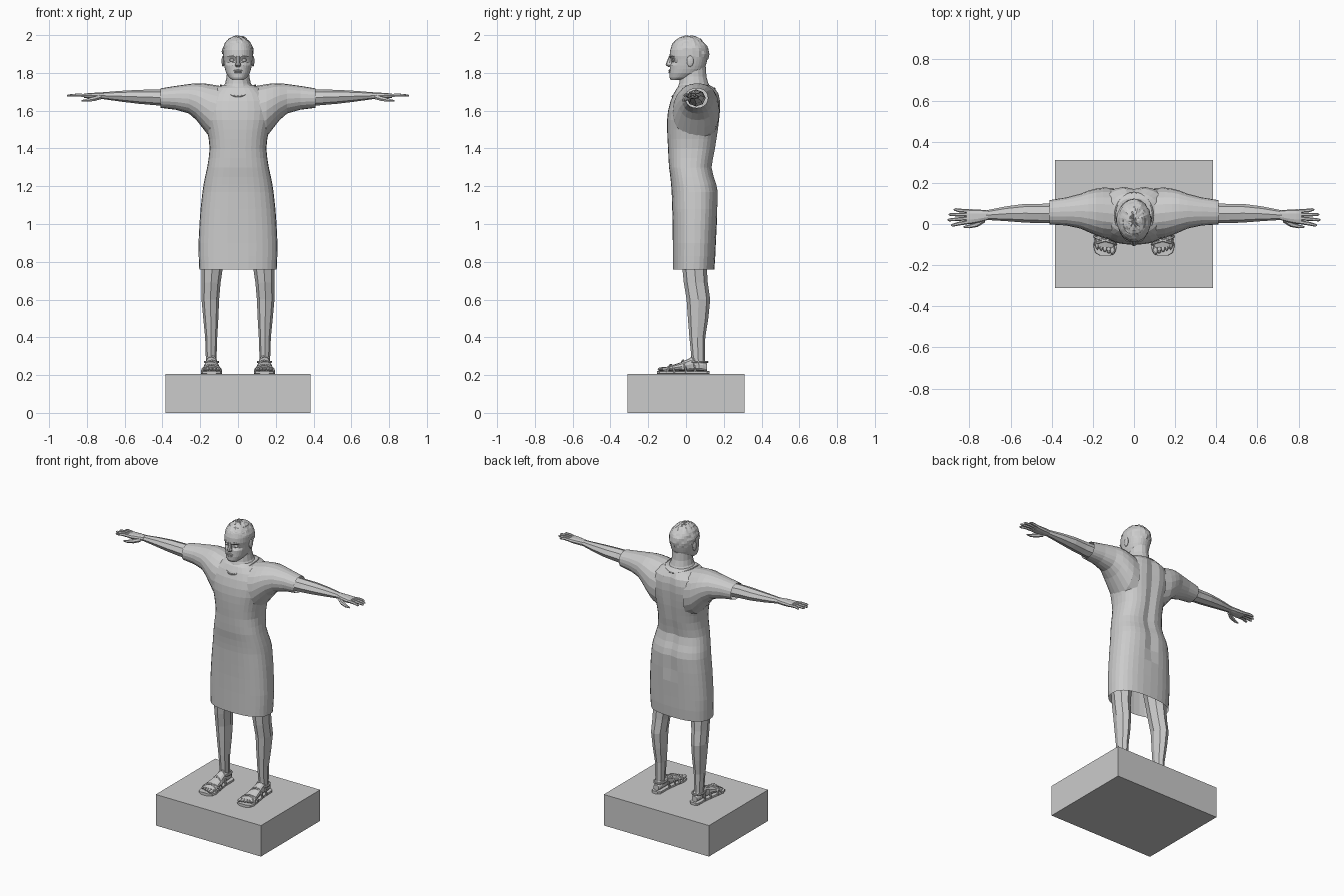
import bpy, bmesh, math, random
from mathutils import Vector, Matrix

random.seed(4)
grey = bpy.data.materials.new("plain grey")
grey.diffuse_color = (0.6, 0.6, 0.6, 1)


def finish(name, bm, mirror=False):
    bmesh.ops.recalc_face_normals(bm, faces=bm.faces)
    me = bpy.data.meshes.new(name)
    bm.to_mesh(me)
    bm.free()
    me.materials.append(grey)
    ob = bpy.data.objects.new(name, me)
    bpy.context.collection.objects.link(ob)
    if mirror:
        ob.modifiers.new("mirror", 'MIRROR').use_mirror_merge = False
    return ob


def skin(bm, rings, caps=(True, True), closed=False):
    vs = [[bm.verts.new(p) for p in r] for r in rings]
    n = len(vs[0])
    pairs = list(zip(vs, vs[1:])) + ([(vs[-1], vs[0])] if closed else [])
    for a, b in pairs:
        for i in range(n):
            j = (i + 1) % n
            bm.faces.new((a[i], a[j], b[j], b[i]))
    if caps[0] and not closed:
        bm.faces.new(vs[0])
    if caps[1] and not closed:
        bm.faces.new(vs[-1])


def loft(name, axis, rows, n=8, p=2.0, caps=(True, True), mirror=False, rule=None):
    """rows: position on axis, then min/max on the other two axes"""
    rings = []
    for t, a0, a1, b0, b1 in rows:
        ring = []
        for i in range(n):
            w = 2 * math.pi * i / n
            c, s = math.cos(w), math.sin(w)
            c = math.copysign(abs(c) ** (2 / p), c)
            s = math.copysign(abs(s) ** (2 / p), s)
            co = [(a0 + a1) / 2 + c * (a1 - a0) / 2, (b0 + b1) / 2 + s * (b1 - b0) / 2]
            co.insert("xyz".index(axis), t)
            ring.append(Vector(co))
        rings.append(ring)
    bm = bmesh.new()
    skin(bm, rings, caps)
    if rule:
        for v in bm.verts:
            rule(v.co)
    return finish(name, bm, mirror)


def tube(bm, pts, radii, n=6, closed=False):
    pts = [Vector(p) for p in pts]
    rings = []
    for i, p in enumerate(pts):
        if closed:
            d = pts[(i + 1) % len(pts)] - pts[i - 1]
        else:
            d = pts[min(i + 1, len(pts) - 1)] - pts[max(i - 1, 0)]
        d.normalize()
        up = Vector((0, 0, 1)) if abs(d.z) < 0.95 else Vector((0, 1, 0))
        u = d.cross(up).normalized()
        v = u.cross(d)
        r = radii[i] if isinstance(radii, (list, tuple)) else radii
        rings.append([p + r * (u * math.cos(k * 2 * math.pi / n) + v * math.sin(k * 2 * math.pi / n))
                      for k in range(n)])
    skin(bm, rings, closed=closed)


def ball(bm, c, r, seg=12):
    m = Matrix.Translation(c) @ Matrix.Diagonal((*r, 1))
    return bmesh.ops.create_uvsphere(bm, u_segments=seg, v_segments=seg // 2 + 2, radius=1, matrix=m)["verts"]


# Plinth
bm = bmesh.new()
bmesh.ops.create_cube(bm, size=1, matrix=Matrix.Translation((0, 0, 0.1025)) @ Matrix.Diagonal((0.77, 0.62, 0.205, 1)))
finish("plinth", bm)


# Tunic body with a groove down the spine
def spine(co):
    if abs(co.x) < 0.02 and co.y > 0.05 and 1.08 < co.z < 1.71:
        co.y -= 0.012


half = [(0.76, 0.205, -0.07, 0.15), (0.83, 0.208, -0.07, 0.155), (0.9, 0.209, -0.07, 0.158),
        (1.0, 0.204, -0.071, 0.163), (1.08, 0.198, -0.073, 0.167), (1.17, 0.188, -0.076, 0.17),
        (1.21, 0.182, -0.079, 0.162), (1.25, 0.174, -0.083, 0.148), (1.3, 0.163, -0.09, 0.137),
        (1.35, 0.155, -0.093, 0.145), (1.4, 0.15, -0.095, 0.155), (1.45, 0.155, -0.098, 0.163),
        (1.5, 0.165, -0.1, 0.171), (1.55, 0.18, -0.1, 0.177), (1.6, 0.187, -0.095, 0.182),
        (1.65, 0.18, -0.082, 0.182), (1.69, 0.158, -0.065, 0.174), (1.72, 0.12, -0.048, 0.15),
        (1.735, 0.085, -0.03, 0.125)]
loft("tunic_body", 'z', [(z, -w, w, f, b) for z, w, f, b in half], 32, 2.5, (False, True), rule=spine)

# Tunic sleeves
loft("sleeve", 'x', [(0.1, -0.075, 0.175, 1.43, 1.732), (0.15, -0.068, 0.177, 1.46, 1.74),
                     (0.185, -0.055, 0.172, 1.505, 1.745), (0.22, -0.04, 0.163, 1.55, 1.745),
                     (0.26, -0.022, 0.147, 1.585, 1.741), (0.33, -0.007, 0.129, 1.605, 1.731),
                     (0.41, -0.002, 0.116, 1.615, 1.718)], 20, 2.2, (False, False), True)

# Collar edge
bm = bmesh.new()
path = []
for i in range(32):
    s, c = math.sin(i * math.pi / 16), math.cos(i * math.pi / 16)
    path.append((0.092 * c, 0.04 + 0.113 * s, 1.735 - (0.06 if s < 0 else 0.018) * s * s))
tube(bm, path, 0.004, closed=True)
finish("collar", bm)

# Legs
loft("leg", 'z', [(0.235, 0.112, 0.17, 0.03, 0.11), (0.28, 0.114, 0.17, 0.03, 0.1),
                  (0.4, 0.11, 0.174, 0.018, 0.102), (0.5, 0.104, 0.184, 0.01, 0.118),
                  (0.6, 0.1, 0.193, 0.003, 0.128), (0.69, 0.092, 0.192, -0.012, 0.115),
                  (0.77, 0.08, 0.194, -0.02, 0.11), (1.0, 0.03, 0.19, -0.04, 0.13)], 8, mirror=True)

# Feet and sandals
loft("foot", 'y', [(0.112, 0.122, 0.16, 0.222, 0.258), (0.09, 0.112, 0.168, 0.222, 0.285),
                   (0.03, 0.11, 0.17, 0.222, 0.295), (-0.02, 0.104, 0.176, 0.222, 0.27),
                   (-0.08, 0.094, 0.187, 0.222, 0.25), (-0.115, 0.094, 0.187, 0.222, 0.24)], 12, 2.4, mirror=True)
loft("sandal_sole", 'y', [(0.125, 0.122, 0.16, 0.205, 0.222), (0.11, 0.107, 0.172, 0.205, 0.222),
                          (0.03, 0.106, 0.174, 0.205, 0.222), (-0.05, 0.095, 0.187, 0.205, 0.222),
                          (-0.11, 0.084, 0.197, 0.205, 0.222), (-0.14, 0.092, 0.188, 0.205, 0.222),
                          (-0.153, 0.115, 0.165, 0.205, 0.222)], 16, 6, mirror=True)
bm = bmesh.new()
for i in range(5):
    x, y = 0.104 + 0.0185 * i, -0.14 + 0.006 * i
    ball(bm, (x, y + 0.012, 0.231), (0.012 - 0.001 * i, 0.022, 0.011), 8)
finish("toes", bm, True)
bm = bmesh.new()
for y0, y1, w, h in ((-0.1, -0.06, 0.051, 0.037), (-0.06, -0.1, 0.051, 0.037),
                     (-0.03, 0.0, 0.041, 0.06), (0.02, 0.05, 0.034, 0.085)):
    arc = [i * math.pi / 8 for i in range(9)]
    tube(bm, [(0.14 - w * math.cos(a), y0 + (y1 - y0) * i / 8, 0.216 + h * math.sin(a))
              for i, a in enumerate(arc)], 0.0065)
tube(bm, [(0.14 + 0.035 * math.cos(a), 0.065 + 0.048 * math.sin(a), 0.27)
          for a in [i * math.pi / 6 for i in range(12)]], 0.006, closed=True)
finish("sandal_straps", bm, True)

# Arms and hands
loft("arm", 'x', [(0.36, 0.004, 0.104, 1.622, 1.712), (0.45, 0.004, 0.098, 1.63, 1.712),
                  (0.53, 0.007, 0.098, 1.637, 1.71), (0.62, 0.014, 0.086, 1.648, 1.705),
                  (0.72, 0.02, 0.066, 1.662, 1.697)], 8, mirror=True)
loft("palm", 'x', [(0.71, 0.02, 0.066, 1.662, 1.697), (0.75, 0.008, 0.07, 1.662, 1.696),
                   (0.79, 0.0, 0.072, 1.664, 1.694), (0.815, 0.0, 0.071, 1.668, 1.69)], 10, 2.6, mirror=True)
bm = bmesh.new()
for y, tipx, tipy in ((0.01, 0.89, -0.006), (0.028, 0.906, 0.02), (0.045, 0.9, 0.046), (0.062, 0.876, 0.07)):
    tube(bm, [(0.8, y, 1.68), (0.85, (y + tipy) / 2, 1.683), (tipx - 0.008, tipy, 1.68), (tipx, tipy, 1.679)],
         [0.0095, 0.009, 0.007, 0.003])
tube(bm, [(0.73, 0.02, 1.672), (0.765, -0.002, 1.662), (0.8, -0.012, 1.655), (0.828, -0.014, 1.652)],
     [0.013, 0.013, 0.009, 0.004])
finish("fingers", bm, True)

# Neck
loft("neck", 'z', [(0 + z, -w, w, f, b) for z, w, f, b in (
    (1.68, 0.1, -0.055, 0.14), (1.72, 0.086, -0.045, 0.13), (1.745, 0.068, -0.036, 0.118),
    (1.78, 0.06, -0.03, 0.108), (1.83, 0.058, -0.03, 0.105))], 16)


# Head with sunken eye sockets
def sockets(co):
    if co.y < -0.04 and 0.012 < abs(co.x) < 0.055 and 1.85 < co.z < 1.88:
        co.y += 0.01


loft("head", 'z', [(z, -w, w, f, b) for z, w, f, b in (
    (1.762, 0.03, -0.08, -0.03), (1.775, 0.047, -0.087, 0.03), (1.8, 0.063, -0.088, 0.08),
    (1.82, 0.069, -0.086, 0.097), (1.84, 0.073, -0.085, 0.105), (1.855, 0.075, -0.083, 0.109),
    (1.872, 0.077, -0.083, 0.113), (1.89, 0.079, -0.087, 0.114), (1.92, 0.078, -0.084, 0.113),
    (1.95, 0.07, -0.073, 0.1), (1.975, 0.054, -0.05, 0.075))], 32, 2.2, rule=sockets)

# Face
loft("nose", 'z', [(1.832, -0.012, 0.012, -0.094, -0.07), (1.842, -0.016, 0.016, -0.108, -0.07),
                   (1.852, -0.012, 0.012, -0.105, -0.07), (1.89, -0.009, 0.009, -0.09, -0.07)], 8)
bm = bmesh.new()
ball(bm, (0, -0.086, 1.812), (0.024, 0.007, 0.005))
ball(bm, (0, -0.086, 1.803), (0.02, 0.007, 0.005))
finish("lips", bm)
bm = bmesh.new()
ball(bm, (0.032, -0.066, 1.867), (0.014, 0.01, 0.008))
finish("eyes", bm, True)
bm = bmesh.new()
tube(bm, [(0.01, -0.084, 1.884), (0.03, -0.081, 1.89), (0.053, -0.068, 1.887)], [0.005, 0.006, 0.003])
finish("brows", bm, True)
bm = bmesh.new()
ball(bm, (0.079, 0.022, 1.862), (0.008, 0.018, 0.03))
finish("ears", bm, True)

# Short tousled hair
bm = bmesh.new()
centre = Vector((0, 0.016, 1.9))
ball(bm, centre, (0.084, 0.104, 0.096), 36)
bmesh.ops.delete(bm, geom=[v for v in bm.verts if v.co.z < 1.905 - 0.45 * v.co.y], context='VERTS')
for v in bm.verts:
    v.co = centre + (v.co - centre) * random.uniform(0.98, 1.04)
    v.co.z = min(v.co.z, 2.0)
finish("hair", bm)
